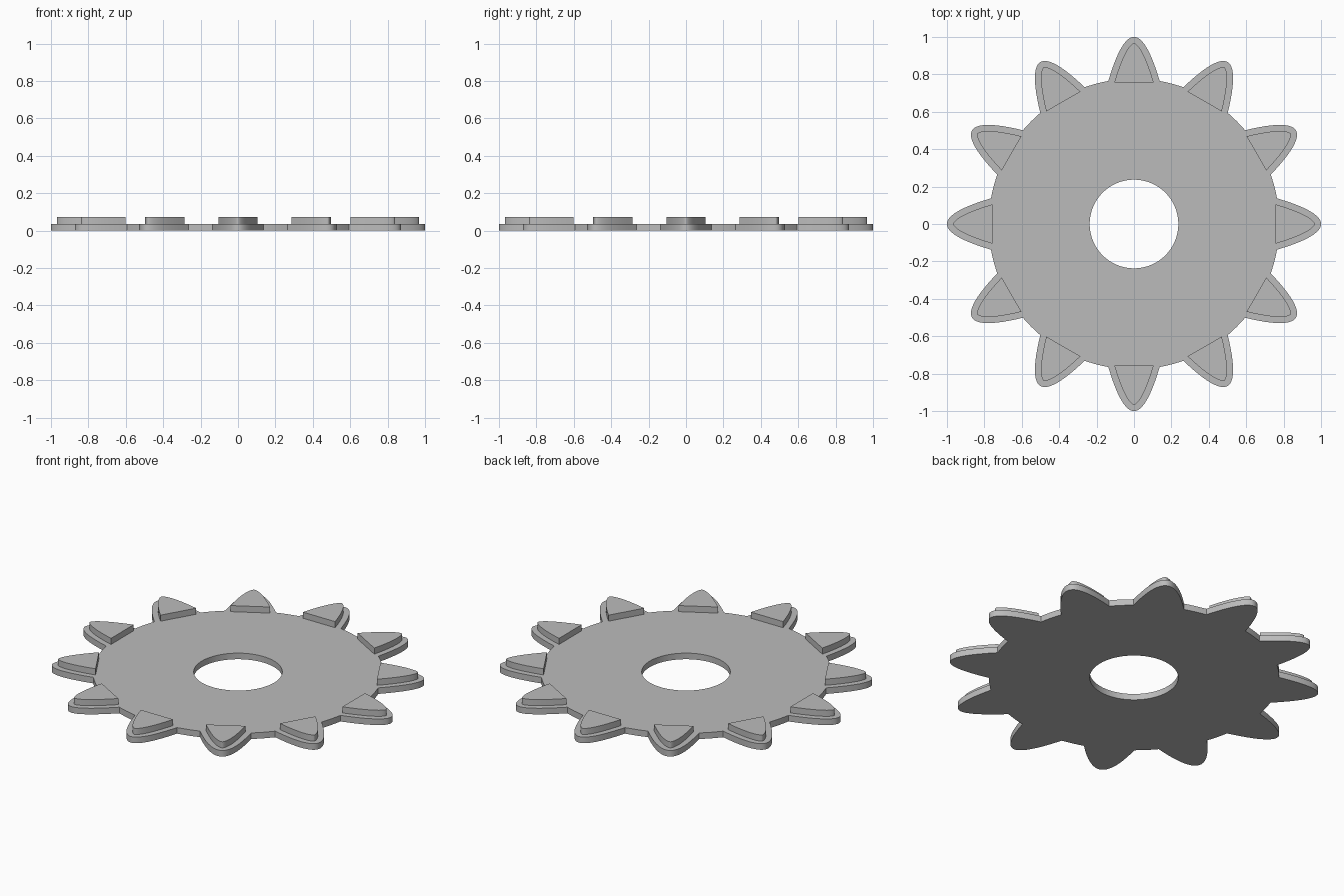
import bpy, bmesh, math
from mathutils import Matrix, Vector

if "Cube" in bpy.data.objects:
    bpy.data.objects.remove(bpy.data.objects["Cube"])

TEETH = 12
ROOT_R, HOLE_R = 0.777, 0.237      # valley radius and centre bore
TOOTH_H, TOOTH_W = 0.235, 0.137    # parabolic tooth height and half width
INSET = 0.033                      # pad margin inside the tooth edge
PLATE_Z, PAD_Z = 0.036, 0.072

grey = bpy.data.materials.new("steel grey")
grey.diffuse_color = (0.5, 0.5, 0.5, 1)
grey.use_nodes = True
grey.node_tree.nodes["Principled BSDF"].inputs["Base Color"].default_value = grey.diffuse_color


def tooth_curve(inset=0.0, steps=24):
    """Parabolic tooth pointing along +x, from -y side to +y side."""
    pts = []
    for i in range(steps + 1):
        s = -1 + 2 * i / steps
        normal = Vector((TOOTH_W, 2 * TOOTH_H * s)).normalized()
        pts.append(Vector((1 - TOOTH_H * s * s, TOOTH_W * s)) - normal * inset)
    return pts


def finish(bm, name):
    bmesh.ops.recalc_face_normals(bm, faces=bm.faces)
    mesh = bpy.data.meshes.new(name)
    bm.to_mesh(mesh)
    bm.free()
    mesh.materials.append(grey)
    ob = bpy.data.objects.new(name, mesh)
    bpy.context.collection.objects.link(ob)
    bpy.ops.object.select_all(action='DESELECT')
    ob.select_set(True)
    bpy.context.view_layer.objects.active = ob
    bpy.ops.object.shade_smooth_by_angle(angle=math.radians(30))
    return ob


# Toothed plate: outline of teeth and valley arcs, joined radially to the bore
outline = []
step = 2 * math.pi / TEETH
edge = math.atan2(TOOTH_W, 1 - TOOTH_H)
for t in range(TEETH):
    turn = Matrix.Rotation(t * step, 2)
    outline += [turn @ p for p in tooth_curve()]
    for k in range(1, 4):
        a = t * step + edge + (step - 2 * edge) * k / 4
        outline.append(Vector((math.cos(a), math.sin(a))) * ROOT_R)
bore = [p.normalized() * HOLE_R for p in outline]

bm = bmesh.new()
loops = [[bm.verts.new((p.x, p.y, z)) for p in pts]
         for pts, z in ((outline, 0), (outline, PLATE_Z), (bore, PLATE_Z), (bore, 0))]
n = len(outline)
for r in range(4):
    a, b = loops[r], loops[(r + 1) % 4]
    for i in range(n):
        j = (i + 1) % n
        bm.faces.new((a[i], a[j], b[j], b[i]))
finish(bm, "sprocket_plate")

# Raised pad on each tooth
for t in range(TEETH):
    bm = bmesh.new()
    base = bm.faces.new([bm.verts.new((p.x, p.y, PLATE_Z)) for p in tooth_curve(INSET)])
    ext = bmesh.ops.extrude_face_region(bm, geom=[base], use_keep_orig=True)
    top = [v for v in ext["geom"] if isinstance(v, bmesh.types.BMVert)]
    bmesh.ops.translate(bm, verts=top, vec=(0, 0, PAD_Z - PLATE_Z))
    bmesh.ops.rotate(bm, verts=bm.verts, matrix=Matrix.Rotation(t * step, 3, 'Z'))
    finish(bm, f"tooth_pad_{t + 1}")
